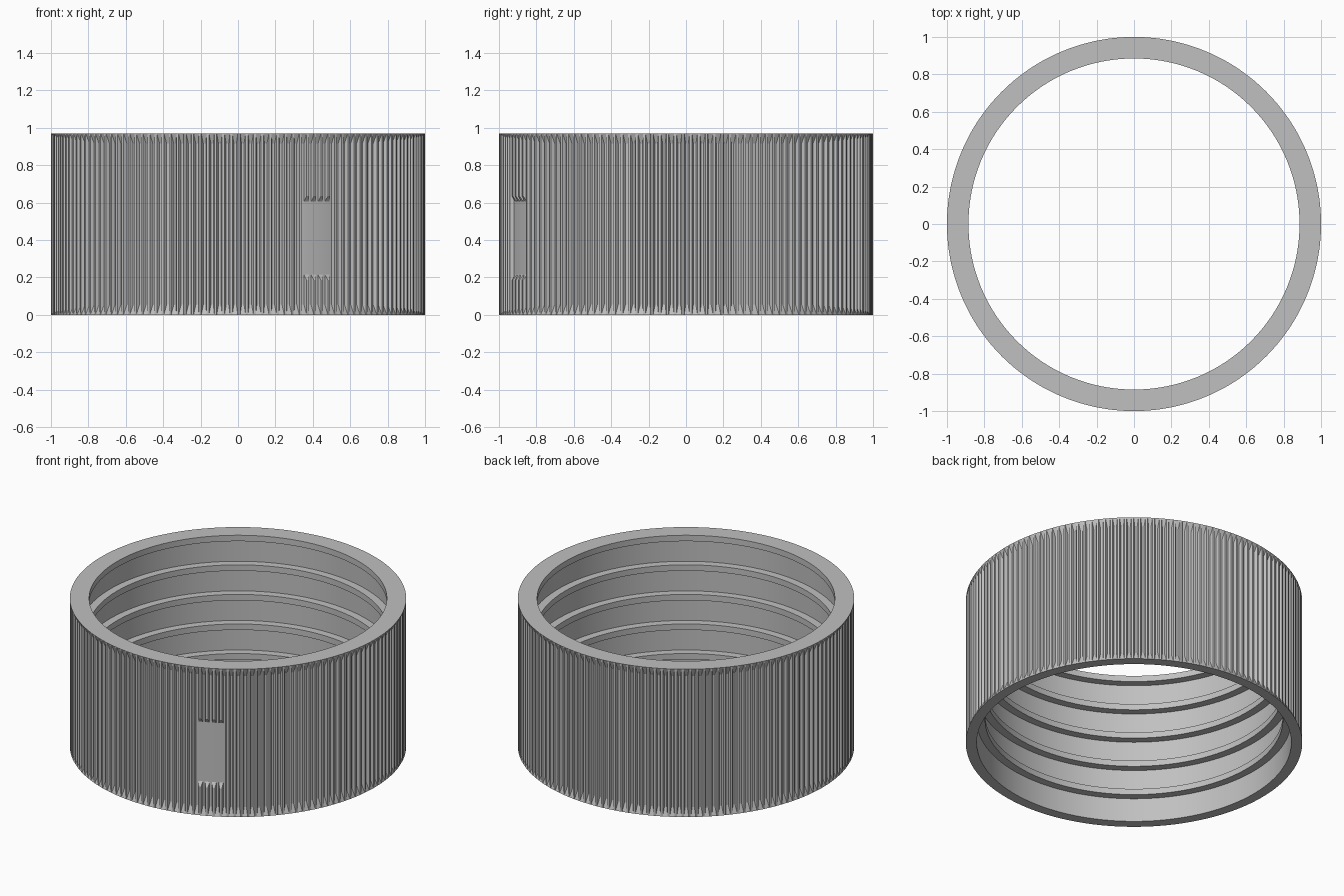
import bpy, bmesh, math

cube = bpy.data.objects.get("Cube")
if cube:
    bpy.data.objects.remove(cube, do_unlink=True)

HEIGHT, OUTER, GROOVE = 0.97, 1.0, 0.98
WALL, LIP = 0.935, 0.885
TEETH = 150
PITCH = math.tau / TEETH
START = -math.pi / 2 + math.radians(0.3)
POCKET_TEETH = range(9, 13)

grey = bpy.data.materials.new("plain grey")
grey.use_nodes = True
colour = (0.53, 0.53, 0.53, 1)
grey.diffuse_color = colour
grey.node_tree.nodes["Principled BSDF"].inputs["Base Color"].default_value = colour

# Each tooth: floor edge, two crest edges, floor edge
corners = [(-0.34, False), (-0.15, True), (0.15, True), (0.34, False)]
columns = [(START + (k + f) * PITCH, crest, k)
           for k in range(TEETH) for f, crest in corners]
count = len(columns)

bm = bmesh.new()


def add_ring(z, radius):
    """One closed ring; radius is a function of (is_crest, tooth number)."""
    ring = []
    for angle, crest, tooth in columns:
        r = radius(crest, tooth)
        ring.append(bm.verts.new((r * math.cos(angle), r * math.sin(angle), z)))
    return ring


def plain(r):
    return lambda crest, tooth: r


def toothed(crest, tooth):
    return OUTER if crest else GROOVE


def pocketed(crest, tooth):
    return OUTER if crest and tooth not in POCKET_TEETH else GROOVE


def bridge(low, high, split=None):
    """Join two rings; flanks are split along the edge of the sloped groove ends."""
    for i in range(count):
        j = (i + 1) % count
        a, b, c, d = low[i], low[j], high[j], high[i]
        crest_i, crest_j = columns[i][1], columns[j][1]
        if split is None or crest_i == crest_j:
            bm.faces.new((a, b, c, d))
        elif crest_i == (split == "low"):
            bm.faces.new((a, b, c))
            bm.faces.new((a, c, d))
        else:
            bm.faces.new((a, b, d))
            bm.faces.new((b, c, d))


# Ribbed outside, with sloped groove ends and a smooth pocket for the plate
outside = [add_ring(z, r) for z, r in (
    (0, plain(OUTER)), (0.055, toothed), (0.185, toothed), (0.215, pocketed),
    (0.605, pocketed), (0.635, toothed), (HEIGHT - 0.055, toothed),
    (HEIGHT, plain(OUTER)))]
for n in range(len(outside) - 1):
    bridge(outside[n], outside[n + 1], "low" if n < 3 else "high")

# Stepped inside with five square lips, from the top down
rings = [outside[-1]]
step, lip_height = HEIGHT / 5, 0.039
for n in range(5):
    top = HEIGHT - n * step
    for z, r in ((top, LIP), (top - lip_height, LIP),
                 (top - lip_height, WALL), (top - step, WALL)):
        rings.append(add_ring(z, plain(r)))
rings.append(outside[0])
for upper, lower in zip(rings, rings[1:]):
    bridge(upper, lower)

bmesh.ops.recalc_face_normals(bm, faces=bm.faces)
mesh = bpy.data.meshes.new("ribbed_ring")
bm.to_mesh(mesh)
bm.free()
mesh.materials.append(grey)
ring = bpy.data.objects.new("ribbed_ring", mesh)
bpy.context.collection.objects.link(ring)
bpy.ops.object.select_all(action="DESELECT")
ring.select_set(True)
bpy.context.view_layer.objects.active = ring
bpy.ops.object.shade_smooth_by_angle(angle=math.radians(12))
